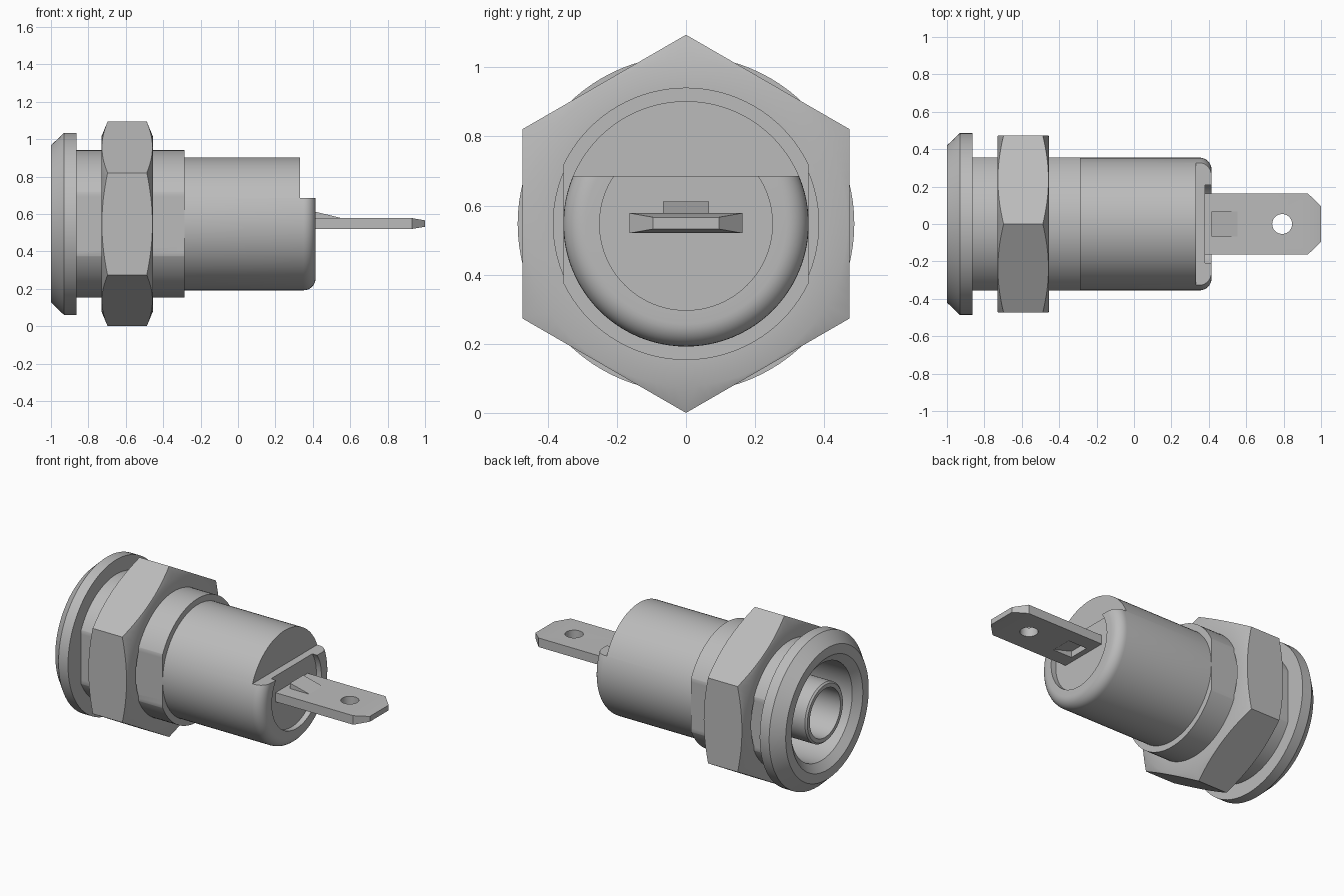
import bpy, bmesh, math
from mathutils import Matrix, Vector

cube = bpy.data.objects.get("Cube")
if cube:
    bpy.data.objects.remove(cube)

AXIS_Z = 0.547
SEGMENTS = 96

metal = bpy.data.materials.new("grey metal")
metal.use_nodes = True
GREY = (0.50, 0.50, 0.50, 1)
metal.diffuse_color = GREY
metal.node_tree.nodes["Principled BSDF"].inputs["Base Color"].default_value = GREY


def finish(name, bm):
    bmesh.ops.remove_doubles(bm, verts=bm.verts, dist=1e-5)
    bmesh.ops.recalc_face_normals(bm, faces=bm.faces)
    mesh = bpy.data.meshes.new(name)
    bm.to_mesh(mesh)
    bm.free()
    mesh.materials.append(metal)
    obj = bpy.data.objects.new(name, mesh)
    bpy.context.collection.objects.link(obj)
    return obj


def lathe(name, profile, closed=False):
    """Spin (x, radius) points around the long axis."""
    bm = bmesh.new()
    verts = [bm.verts.new((x, 0, AXIS_Z + r)) for x, r in profile]
    pairs = list(zip(verts, verts[1:]))
    if closed:
        pairs.append((verts[-1], verts[0]))
    edges = [bm.edges.new(p) for p in pairs]
    bmesh.ops.spin(bm, geom=verts + edges, cent=(0, 0, AXIS_Z), axis=(1, 0, 0),
                   angle=math.tau, steps=SEGMENTS)
    return finish(name, bm)


def prism(name, points, depth, place):
    """Extrude a closed 2D outline; place maps (u, v, w) to a 3D point."""
    bm = bmesh.new()
    face = bm.faces.new([bm.verts.new(place(u, v, depth[0])) for u, v in points])
    out = bmesh.ops.extrude_face_region(bm, geom=[face])
    shift = Vector(place(0, 0, depth[1])) - Vector(place(0, 0, depth[0]))
    bmesh.ops.translate(bm, vec=shift,
                        verts=[e for e in out["geom"] if isinstance(e, bmesh.types.BMVert)])
    return finish(name, bm)


def box(name, lo, hi):
    outline = [(lo[0], lo[1]), (hi[0], lo[1]), (hi[0], hi[1]), (lo[0], hi[1])]
    return prism(name, outline, (lo[2], hi[2]), lambda u, v, w: (u, v, w))


def boolean(obj, cutter, operation="DIFFERENCE"):
    """Apply a boolean and throw the cutter away."""
    mod = obj.modifiers.new("cut", "BOOLEAN")
    mod.object, mod.operation, mod.solver = cutter, operation, "EXACT"
    bpy.context.view_layer.objects.active = obj
    bpy.ops.object.modifier_apply(modifier=mod.name)
    bpy.data.objects.remove(cutter)


def smooth(obj, degrees=25):
    bpy.ops.object.select_all(action="DESELECT")
    obj.select_set(True)
    bpy.context.view_layer.objects.active = obj
    bpy.ops.object.shade_smooth_by_angle(angle=math.radians(degrees))


# Front flange with a bevelled rim
flange = lathe("front_flange", [
    (-1.0, 0.36), (-1.0, 0.42), (-0.93, 0.487), (-0.863, 0.487),
    (-0.863, 0.31), (-0.96, 0.31)], closed=True)

# Mounting sleeve, hollow at the front, with a flat on each side
sleeve = lathe("mounting_sleeve", [
    (-0.40, 0), (-0.40, 0.31), (-0.87, 0.31), (-0.87, 0.394),
    (-0.285, 0.394), (-0.285, 0)])
boolean(sleeve, box("flats", (-1.2, -0.355, -0.5), (0.2, 0.355, 1.6)), "INTERSECT")

# Contact tube inside the socket
tube = lathe("contact_tube", [
    (-0.39, 0.19), (-0.975, 0.19), (-0.985, 0.18), (-0.985, 0.155),
    (-0.42, 0.155), (-0.42, 0), (-0.39, 0)])

# Hexagonal nut: chamfered ring trimmed by a hexagon, corners up and down
nut = lathe("hex_nut", [
    (-0.73, 0.384), (-0.73, 0.468), (-0.692, 0.56), (-0.493, 0.56),
    (-0.455, 0.468), (-0.455, 0.384)], closed=True)
hexagon = [(0.547 * math.sin(i * math.pi / 3), AXIS_Z + 0.547 * math.cos(i * math.pi / 3))
           for i in range(6)]
boolean(nut, prism("hexagon", hexagon, (-1, 0), lambda u, v, w: (w, u, v)), "INTERSECT")

# Rear body with rounded end and shallow recess
R, F, END = 0.355, 0.065, 0.415
rounding = [(END - F + F * math.sin(a), R - F + F * math.cos(a))
            for a in (i * math.pi / 16 for i in range(9))]
body = lathe("rear_body", [(-0.29, 0), (-0.29, R)] + rounding +
             [(END, 0.25), (0.38, 0.25), (0.38, 0)])
boolean(body, box("step", (0.332, -0.5, 0.685), (0.6, 0.5, 1.2)))

# Blade terminal: flat bar with a tapered tip
Z0, Z1 = 0.52, 0.578
bm = bmesh.new()
rings = []
for x, w, inset in ((0.36, 0.163, 0), (0.93, 0.163, 0), (1.0, 0.095, 0.012)):
    rings.append([bm.verts.new((x, s * w, z)) for s, z in (
        (-1, Z0 + inset), (1, Z0 + inset), (1, Z1 - inset), (-1, Z1 - inset))])
for a, b in zip(rings, rings[1:]):
    for i in range(4):
        j = (i + 1) % 4
        bm.faces.new((a[i], a[j], b[j], b[i]))
bm.faces.new(rings[0])
bm.faces.new(rings[-1])
blade = finish("blade_terminal", bm)

hole = [(0.792 + 0.053 * math.cos(i * math.tau / 48), 0.053 * math.sin(i * math.tau / 48))
        for i in range(48)]
boolean(blade, prism("hole", hole, (0.4, 0.7), lambda u, v, w: (u, v, w)))
boolean(blade, box("slot", (0.415, -0.068, 0.4), (0.55, 0.068, 0.7)))

# Locking tang bent up out of the blade slot
tang = prism("locking_tang", [(0.555, 0.5775), (0.415, 0.612), (0.415, 0.56), (0.552, 0.522)],
             (-0.067, 0.067), lambda u, v, w: (u, w, v))

for part in (flange, sleeve, tube, nut, body, blade):
    smooth(part)
